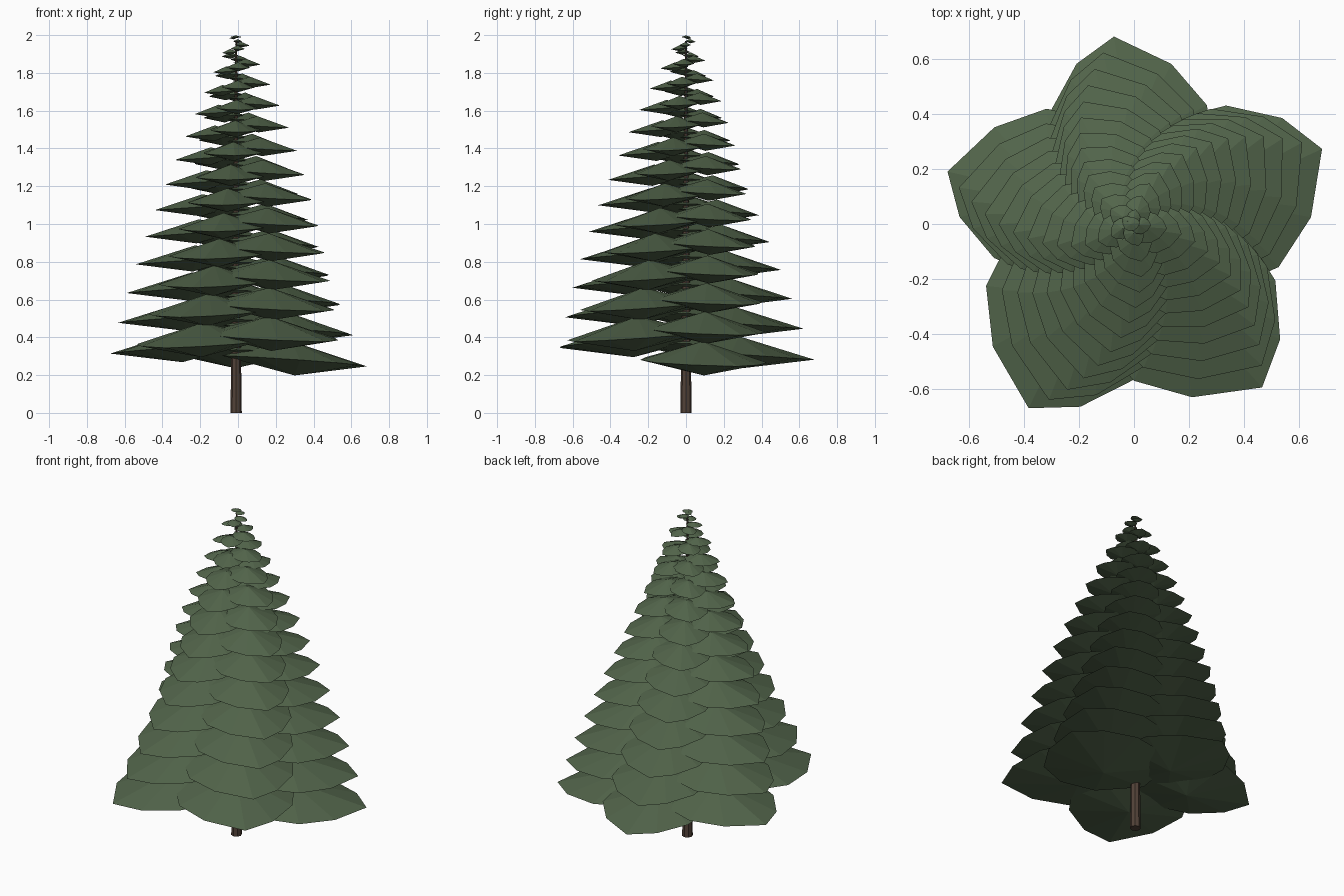
import bpy, bmesh, math
from mathutils import Matrix, Vector

if "Cube" in bpy.data.objects:
    bpy.data.objects.remove(bpy.data.objects["Cube"])


def material(name, rgb):
    m = bpy.data.materials.new(name)
    m.diffuse_color = (*rgb, 1)
    m.use_nodes = True
    m.node_tree.nodes["Principled BSDF"].inputs["Base Color"].default_value = m.diffuse_color
    return m


def finish(bm, name, mat):
    bmesh.ops.recalc_face_normals(bm, faces=bm.faces)
    mesh = bpy.data.meshes.new(name)
    bm.to_mesh(mesh)
    bm.free()
    mesh.materials.append(mat)
    ob = bpy.data.objects.new(name, mesh)
    bpy.context.collection.objects.link(ob)
    return ob


green = material("needles", (0.085, 0.13, 0.07))
brown = material("bark", (0.085, 0.055, 0.04))
AXIS_X = -0.01

# Tapered trunk
bm = bmesh.new()
bmesh.ops.create_cone(bm, cap_ends=True, segments=8, radius1=0.03, radius2=0.004,
                      depth=1.97, matrix=Matrix.Translation((AXIS_X, 0, 0.985)))
finish(bm, "trunk", brown)

# Rim of one bough: (angle from the outward direction, radius)
RIM = [(180, 0.40), (-140, 0.36), (-103, 0.33), (-66, 0.325), (-29, 0.335),
       (8, 0.405), (34, 0.36), (68, 0.325), (104, 0.32), (142, 0.36)]
UP, DOWN, REACH = 0.1, 0.075, 0.32
# Each of the five arms: size, turn in degrees
ARMS = [(1.03, -1), (0.96, 0), (0.99, -4), (1.11, 0), (1.12, -5)]


def add_bough(bm, mat):
    # Flat double pyramid: irregular rim, top and bottom points
    rim = [bm.verts.new(mat @ Vector((r * math.cos(math.radians(a)),
                                      r * math.sin(math.radians(a)), 0)))
           for a, r in RIM]
    top = bm.verts.new(mat @ Vector((-0.03, 0, UP)))
    low = bm.verts.new(mat @ Vector((0, 0, -DOWN)))
    for i, v in enumerate(rim):
        w = rim[(i + 1) % len(rim)]
        bm.faces.new((v, w, top))
        bm.faces.new((w, v, low))


# Boughs spiral up the trunk, five to a turn with a slow twist
COUNT = 67
bm = bmesh.new()
for i in range(COUNT):
    size, twist = ARMS[i % 5]
    t = i / (COUNT - 1)
    z = 0.275 + 1.71 * (1.28 * t - 0.28 * t * t)
    s = size * ((2.04 - z) / 1.765) ** 0.82
    # Upper boughs are a little plumper
    shape = Matrix.Diagonal((s, s, s ** 0.8, 1))
    turn = Matrix.Rotation(math.radians(18 + twist + 72.8 * i), 4, 'Z')
    tilt = Matrix.Rotation(math.radians(4), 4, 'Y')
    add_bough(bm, Matrix.Translation((AXIS_X, 0, z)) @ turn
              @ Matrix.Translation((REACH * s, 0, 0)) @ tilt @ shape)
# Tip at the very top
add_bough(bm, Matrix.Translation((AXIS_X, 0, 1.99)) @ Matrix.Scale(0.08, 4))
finish(bm, "boughs", green)
